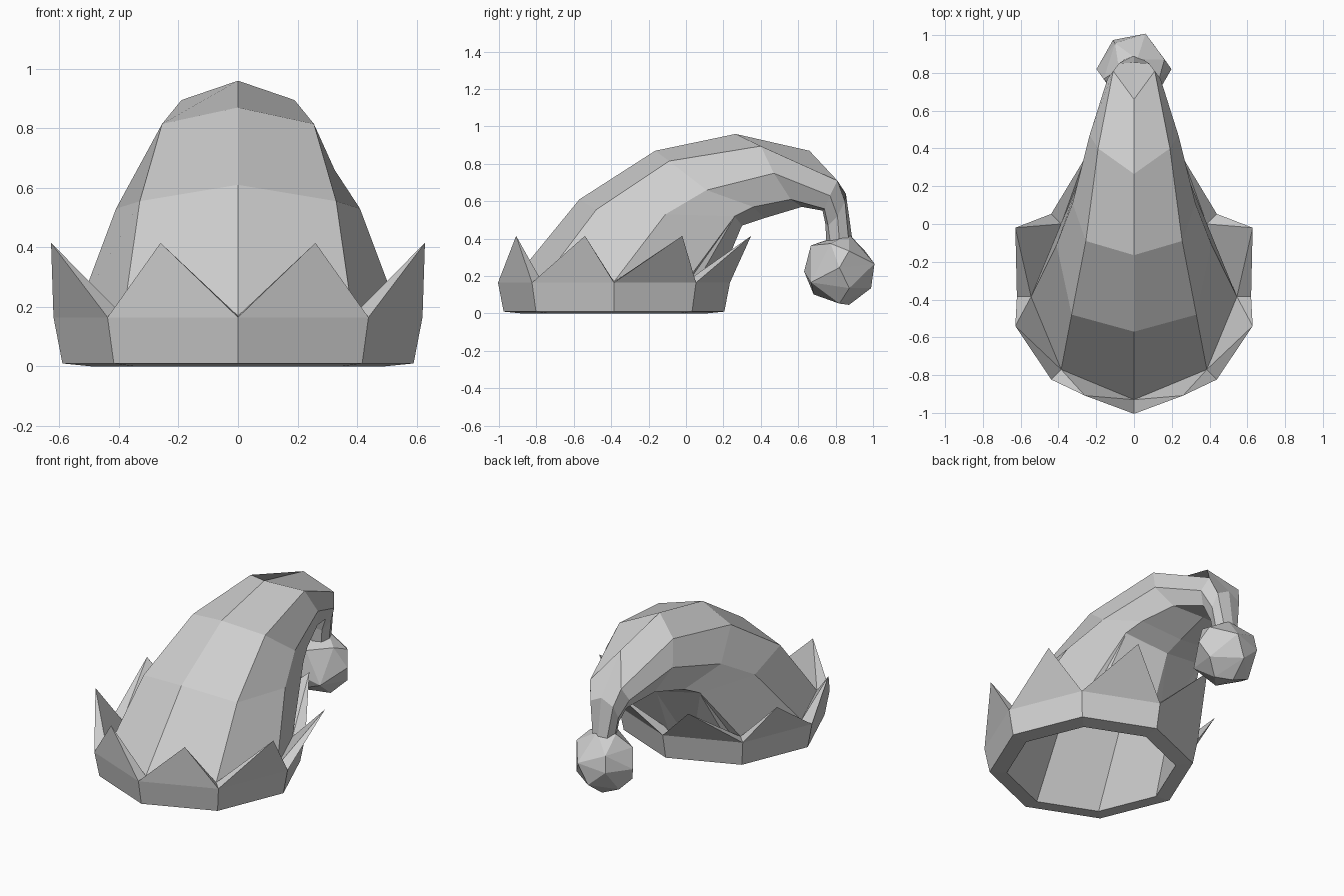
import bpy
import bmesh
from math import sin, cos, radians
from mathutils import Vector

cube = bpy.data.objects.get("Cube")
if cube:
    bpy.data.objects.remove(cube, do_unlink=True)

SIDES = 8
BASE_Y = -0.385

grey = bpy.data.materials.new("plain_grey")
grey.use_nodes = True
grey.diffuse_color = (0.62, 0.62, 0.62, 1)
shader = grey.node_tree.nodes["Principled BSDF"]
shader.inputs["Base Color"].default_value = grey.diffuse_color
shader.inputs["Roughness"].default_value = 0.9


def octagon(radius, z, centre_y=BASE_Y, turn=0.0):
    """Ring of points, starting at the front and running towards +x."""
    points = []
    for i in range(SIDES):
        angle = radians((i + turn) * 360 / SIDES)
        points.append(Vector((radius * sin(angle), centre_y - radius * cos(angle), z)))
    return points


def mirrored_ring(half):
    """Complete a ring from its front-to-back half on the +x side."""
    right = [Vector(p) for p in half]
    left = [Vector((-p.x, p.y, p.z)) for p in reversed(right[1:-1])]
    return right + left


def add_ring(bm, points):
    return [bm.verts.new(p) for p in points]


def bridge(bm, lower, upper):
    for i in range(SIDES):
        j = (i + 1) % SIDES
        bm.faces.new((lower[i], lower[j], upper[j], upper[i]))


def finish(bm, name):
    mesh = bpy.data.meshes.new(name)
    bm.to_mesh(mesh)
    bm.free()
    mesh.materials.append(grey)
    obj = bpy.data.objects.new(name, mesh)
    bpy.context.collection.objects.link(obj)
    return obj


# Cross-sections of the drooping cone: top, upper side, side, lower side, underside
sections = [
    [(0, -.57, .61), (.33, -.48, .555), (.41, -.11, .53), (.28, .26, .52), (0, .30, .47)],
    [(0, -.165, .87), (.255, -.09, .815), (.325, .11, .66), (.24, .36, .57), (0, .42, .51)],
    [(0, .265, .96), (.19, .40, .895), (.235, .47, .75), (.17, .56, .61), (0, .62, .57)],
    [(0, .66, .87), (.11, .81, .71), (.14, .77, .63), (.10, .74, .56), (0, .73, .55)],
    [(0, .855, .64), (.08, .85, .60), (.09, .81, .52), (.06, .76, .47), (0, .745, .48)],
    [(0, .89, .39), (.05, .87, .39), (.07, .82, .39), (.05, .77, .39), (0, .75, .39)],
]
cone_rings = [mirrored_ring(half) for half in sections]

# Cone of the hat
bm = bmesh.new()
rings = [add_ring(bm, octagon(0.545, 0.17))]
rings += [add_ring(bm, ring) for ring in cone_rings]
for lower, upper in zip(rings, rings[1:]):
    bridge(bm, lower, upper)
bm.faces.new(rings[-1])
finish(bm, "hat_cone")

# Brim with its lining and a row of pointed flaps
bm = bmesh.new()
lining_top = add_ring(bm, [p * 0.99 for p in cone_rings[0]])
inner_bottom = add_ring(bm, octagon(0.49, 0))
outer_bottom = add_ring(bm, octagon(0.59, 0.01))
outer_top = add_ring(bm, octagon(0.62, 0.165))
inner_top = add_ring(bm, octagon(0.545, 0.17))
tips = add_ring(bm, octagon(0.68, 0.415, centre_y=-0.28, turn=0.5))
bridge(bm, lining_top, inner_bottom)
bridge(bm, inner_bottom, outer_bottom)
bridge(bm, outer_bottom, outer_top)
for i, tip in enumerate(tips):
    j = (i + 1) % SIDES
    loop = (outer_top[i], outer_top[j], inner_top[j], inner_top[i])
    for a, b in zip(loop, loop[1:] + loop[:1]):
        bm.faces.new((a, b, tip))
finish(bm, "pointed_brim")

# Pompom hanging at the end of the cone
bm = bmesh.new()
bmesh.ops.create_icosphere(bm, subdivisions=2, radius=0.19)
pompom = finish(bm, "pompom")
pompom.location = (0, 0.82, 0.235)
facets = pompom.modifiers.new("fewer_facets", 'DECIMATE')
facets.ratio = 0.45
